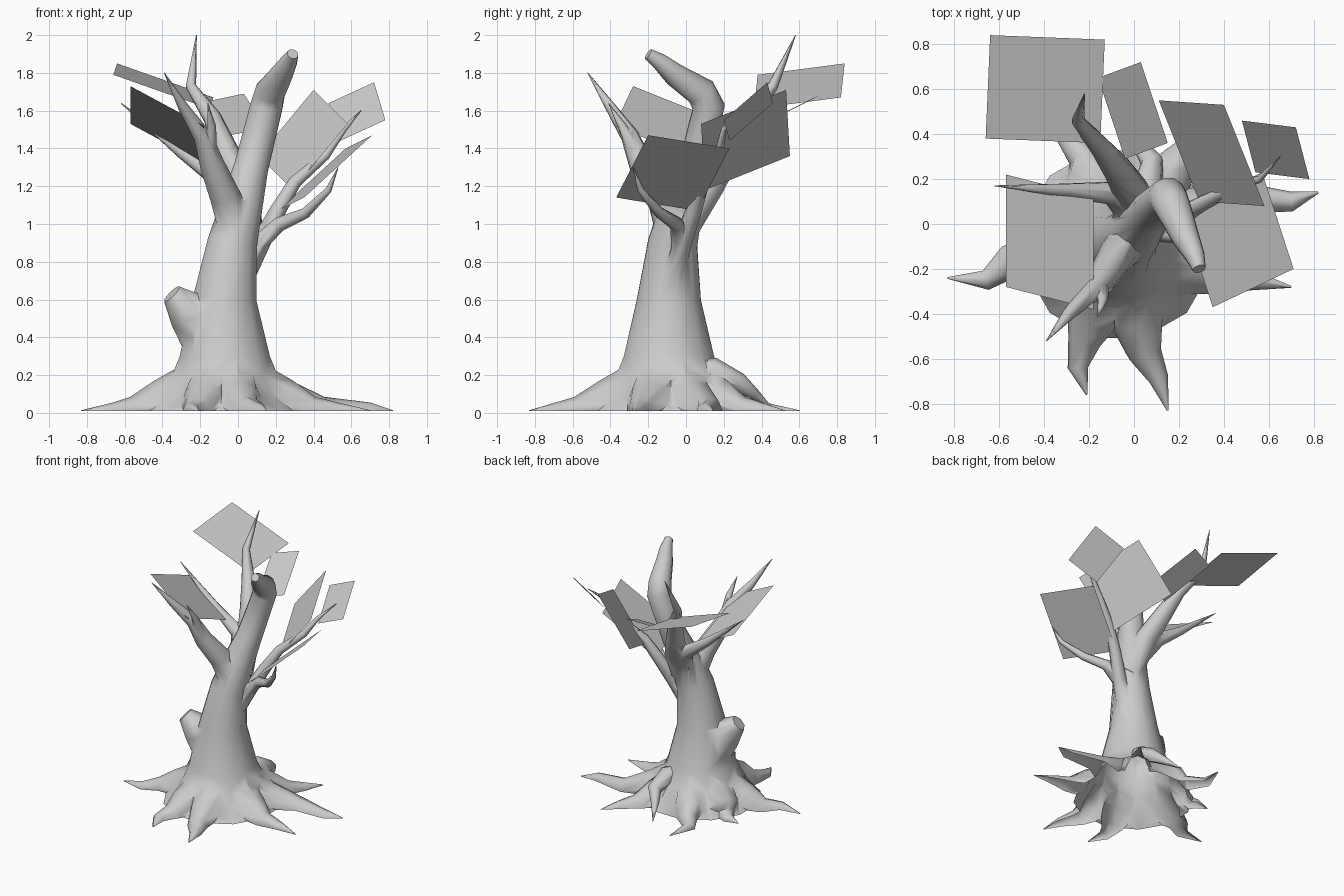
import bpy, bmesh, math
from mathutils import Vector

if "Cube" in bpy.data.objects:
    bpy.data.objects.remove(bpy.data.objects["Cube"])

GREY = (.6, .6, .6, 1)
grey = bpy.data.materials.new("plain grey")
grey.use_nodes = True
grey.diffuse_color = GREY
grey.node_tree.nodes["Principled BSDF"].inputs["Base Color"].default_value = GREY


def add_object(name, verts, faces):
    mesh = bpy.data.meshes.new(name)
    mesh.from_pydata(verts, [], faces)
    mesh.materials.append(grey)
    obj = bpy.data.objects.new(name, mesh)
    bpy.context.collection.objects.link(obj)
    return obj


def tube(name, path, radii, sides):
    """Closed tube along a path, with one radius for each point."""
    points = [Vector(point) for point in path]
    last = len(points) - 1
    axis = (points[1] - points[0]).normalized()
    side = axis.orthogonal().normalized()
    verts, faces = [], [range(sides)[::-1]]
    for ring, (point, radius) in enumerate(zip(points, radii)):
        ahead = (points[min(ring + 1, last)] - point).normalized()
        behind = (point - points[max(ring - 1, 0)]).normalized()
        new_axis = (ahead + behind).normalized()
        side = axis.rotation_difference(new_axis) @ side
        axis = new_axis
        across = axis.cross(side)
        for step in range(sides):
            angle = math.tau * step / sides
            verts.append(point + radius * (side * math.cos(angle) + across * math.sin(angle)))
    for ring in range(last):
        for step in range(sides):
            a = ring * sides + step
            b = ring * sides + (step + 1) % sides
            faces.append((a, b, b + sides, a + sides))
    faces.append(range(last * sides, len(verts)))
    return add_object(name, verts, faces)


limbs = []


def branch(name, thickness, *path, tip=.002):
    """Limb that stays stout, then narrows quickly towards its tip."""
    last = len(path) - 1
    radii = [tip + (thickness - tip) * (1 - ring / last) ** .8 for ring in range(last + 1)]
    limbs.append(tube(name, path, radii, sides=7))


# Trunk: flared at the ground, leaning back, then bending forward at the top
FOOT = Vector((-.07, -.09, 0))
UP = Vector((0, 0, 1))
heights = [-.1, 0, .1, .2, .3, .6]
trunk_path = [FOOT + UP * height for height in heights]
trunk_path += [(-.03, -.07, .9), (.02, -.02, 1.1), (.07, .05, 1.3), (.15, .12, 1.62),
               (.17, .08, 1.7), (.23, -.06, 1.79), (.27, -.14, 1.86), (.29, -.2, 1.9)]
trunk_radii = [.22 - height / 10 + math.exp(-height * 4.5) * .22 for height in heights]
trunk_radii += [.135, .115, .094, .088, .082, .062, .045, .03]
tree = tube("tree", trunk_path, trunk_radii, sides=12)

# Broken stump on the right side
branch("side_stump", .17, (-.14, -.1, .4), (-.26, -.13, .54), (-.35, -.16, .63), tip=.06)

# Branches on the left side
branch("left_branch", .06, (.02, -.08, .7), (.12, -.02, .9), (.21, .04, 1.07),
       (.3, .09, 1.22), (.46, .17, 1.36), (.56, .2, 1.5), (.65, .3, 1.6))
branch("left_front_branch", .05, (.05, -.03, .84), (.22, -.05, 1), (.36, -.14, 1.06),
       (.48, -.24, 1.18), (.53, -.28, 1.3))

# Branches at the right and rear
branch("right_front_branch", .1, (.01, -.05, .9), (-.07, -.13, 1.15), (-.14, -.24, 1.32),
       (-.19, -.3, 1.47), (-.29, -.4, 1.62), (-.39, -.52, 1.8))
branch("right_front_twig", .04, (-.15, -.26, 1.36), (-.14, -.34, 1.52), (-.16, -.41, 1.64))
branch("right_branch", .075, (.02, .01, 1.06), (-.1, .14, 1.24), (-.3, .15, 1.38),
       (-.62, .17, 1.64))
branch("rear_branch", .1, (.03, -.02, 1), (0, .13, 1.22), (-.07, .24, 1.4),
       (-.14, .33, 1.57), (-.25, .46, 1.73), (-.22, .58, 2))

# Spreading roots: each runs from the trunk through two knees to its tip
ROOTS = {
    "right": [(-.56, -.17), (-.66, -.25), (-.83, -.24)],
    "right_front": [(-.22, -.52), (-.25, -.64), (-.21, -.76)],
    "front": [(.05, -.58), (.11, -.69), (.15, -.83)],
    "left_front": [(.4, -.24), (.53, -.25), (.7, -.28)],
    "left": [(.45, .12), (.7, .1), (.82, .14)],
    "left_rear": [(.22, .3), (.3, .4), (.38, .52)],
    "right_rear": [(-.22, .3), (-.32, .42), (-.28, .6)],
    "right_side": [(-.4, .08), (-.47, .14), (-.56, .15)],
}
for name, plan in ROOTS.items():
    knees = [Vector((*spot, .01)) for spot in plan]
    outward = (knees[0] - FOOT).normalized()
    path = [FOOT + outward * .14 + UP * .13, FOOT + outward * .34 + UP * .05] + knees
    limbs.append(tube(name + "_root", path, [.15, .12, .075, .045, .004], sides=8))

# Raised root arching off the rear
branch("arched_root", .09, (0, .02, .2), (.06, .15, .22), (.08, .28, .16),
       (.02, .36, .1), (-.04, .47, .01))

# Merge every limb into the trunk
bpy.context.view_layer.objects.active = tree
tree.select_set(True)
for limb in limbs:
    merge = tree.modifiers.new("merge", "BOOLEAN")
    merge.operation = "UNION"
    merge.solver = "EXACT"
    merge.use_self = True
    merge.object = limb
    bpy.ops.object.modifier_apply(modifier=merge.name)
    bpy.data.objects.remove(limb)

# Trim the tree at the ground, leaving it hollow underneath
bm = bmesh.new()
bm.from_mesh(tree.data)
bmesh.ops.bisect_plane(bm, geom=bm.verts[:] + bm.edges[:] + bm.faces[:],
                       plane_co=UP * .01, plane_no=UP, clear_inner=True)
bm.to_mesh(tree.data)
bm.free()
bpy.ops.object.shade_smooth_by_angle(angle=math.radians(60))
tree.select_set(False)

# Flat foliage cards: parallelograms set by three corners
CARDS = {
    "rear_right": [(-.64, .84, 1.85), (-.13, .82, 1.67), (-.15, .36, 1.61)],
    "rear": [(.03, .72, 1.69), (-.16, .65, 1.65), (-.04, .29, 1.47)],
    "rear_left": [(.11, .55, 1.36), (.4, .53, 1.71), (.58, .08, 1.53)],
    "far_left": [(.48, .46, 1.64), (.72, .43, 1.75), (.78, .2, 1.55)],
    "left": [(.57, .23, 1.4), (.71, -.2, 1.47), (.35, -.37, 1.14)],
    "right": [(-.57, -.28, 1.73), (-.57, .22, 1.53), (-.18, .12, 1.32)],
}
for name, corners in CARDS.items():
    first, second, third = map(Vector, corners)
    add_object(name + "_foliage_card",
               [first, second, third, first + third - second], [(0, 1, 2, 3)])
